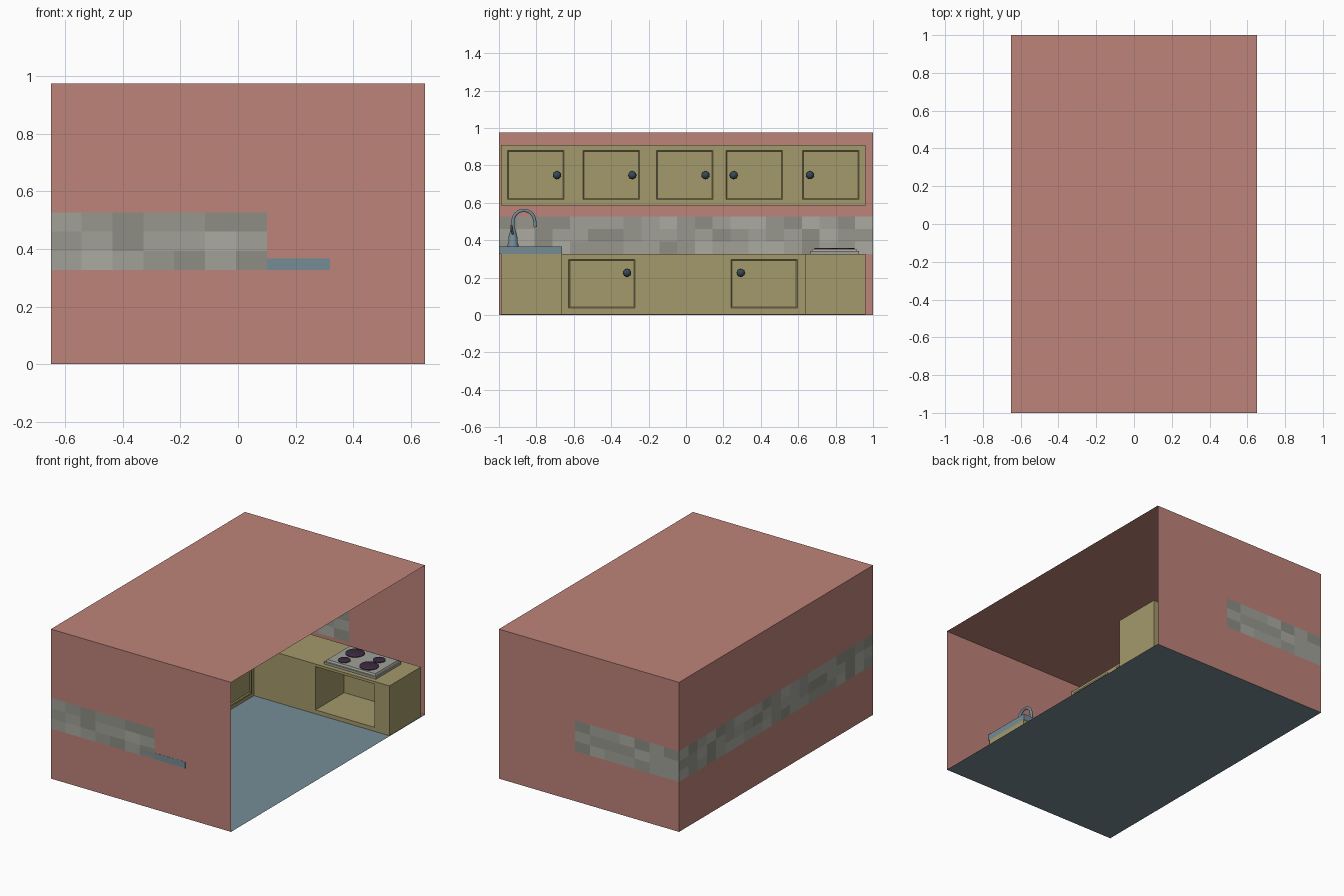
import bpy, bmesh, math, random
from mathutils import Vector, Matrix

if "Cube" in bpy.data.objects:
    bpy.data.objects.remove(bpy.data.objects["Cube"])

random.seed(4)


def material(name, r, g, b):
    m = bpy.data.materials.new(name)
    m.diffuse_color = [(c / 255) ** 2.2 for c in (r, g, b)] + [1]
    m.use_nodes = True
    m.node_tree.nodes["Principled BSDF"].inputs["Base Color"].default_value = m.diffuse_color
    return m


PINK = material("wall_pink", 188, 130, 120)
BLUE = material("floor_blue", 116, 139, 149)
WOOD = material("cabinet_olive", 162, 152, 106)
STEEL = material("sink_steel", 116, 139, 149)
DARK = material("knob_dark", 58, 74, 86)
METAL = material("hob_metal", 160, 160, 152)
BURN = material("burner_dark", 62, 46, 66)
TILES = [material("tile_%d" % i, v, v, v - 9) for i, v in enumerate((140, 150, 160, 169))]


def finish(bm, name, *mats):
    me = bpy.data.meshes.new(name)
    bm.normal_update()
    bm.to_mesh(me)
    bm.free()
    ob = bpy.data.objects.new(name, me)
    bpy.context.collection.objects.link(ob)
    for m in mats:
        me.materials.append(m)
    return ob


def cube_bm(lo, hi):
    bm = bmesh.new()
    bmesh.ops.create_cube(bm, size=1)
    lo, hi = Vector(lo), Vector(hi)
    for v in bm.verts:
        v.co = Vector([(lo[i] + hi[i]) / 2 + v.co[i] * (hi[i] - lo[i]) for i in range(3)])
    bm.normal_update()
    return bm


def face_along(bm, d):
    return max(bm.faces, key=lambda f: f.normal.dot(Vector(d)))


def box(name, lo, hi, mat):
    return finish(cube_bm(lo, hi), name, mat)


def smooth(ob):
    bpy.ops.object.select_all(action='DESELECT')
    bpy.context.view_layer.objects.active = ob
    ob.select_set(True)
    bpy.ops.object.shade_smooth_by_angle(angle=math.radians(40))


def lathe(name, profile, origin, mat, axis='Z', n=20):
    """Spin (radius, height) points round z, optionally turned to point along x."""
    bm = bmesh.new()
    vs = [bm.verts.new((r, 0, h)) for r, h in profile]
    es = [bm.edges.new(p) for p in zip(vs, vs[1:])]
    bmesh.ops.spin(bm, geom=vs + es, axis=(0, 0, 1), cent=(0, 0, 0),
                   angle=2 * math.pi, steps=n)
    bmesh.ops.remove_doubles(bm, verts=bm.verts, dist=1e-5)
    bmesh.ops.recalc_face_normals(bm, faces=bm.faces)
    if axis == 'X':
        bm.transform(Matrix.Rotation(math.pi / 2, 4, 'Y'))
    bm.transform(Matrix.Translation(origin))
    ob = finish(bm, name, mat)
    smooth(ob)
    return ob


def cut(ob, lo, hi):
    c = box("cutter", lo, hi, WOOD)
    c.hide_render = True
    m = ob.modifiers.new("cut", 'BOOLEAN')
    m.operation, m.object, m.solver = 'DIFFERENCE', c, 'EXACT'
    bpy.context.view_layer.objects.active = ob
    bpy.ops.object.modifier_apply(modifier=m.name)
    bpy.data.objects.remove(c)


# Room shell: thin sheets, open towards +x, blue floor
bm = cube_bm((-0.65, -1, 0), (0.65, 1, 0.975))
bmesh.ops.delete(bm, geom=[face_along(bm, (1, 0, 0))], context='FACES_ONLY')
face_along(bm, (0, 0, -1)).material_index = 1
finish(bm, "room_shell", PINK, BLUE)


# Tiled splashback strips, visible on both sides of each wall
def tile_strip(name, start, end, cols, normal):
    bm = bmesh.new()
    start, end, off = Vector(start), Vector(end), Vector(normal) * 0.001
    shades = [[random.randrange(4) for _ in range(3)] for _ in range(cols)]
    for side in (1, -1):
        pt = lambda i, j: bm.verts.new(start.lerp(end, i / cols) + off * side
                                       + Vector((0, 0, 0.327 + j * 0.0667)))
        for i in range(cols):
            for j in range(3):
                f = bm.faces.new([pt(i, j), pt(i + 1, j), pt(i + 1, j + 1), pt(i, j + 1)])
                f.material_index = shades[i][j]
                f.normal_update()
                if f.normal.dot(off * side) < 0:
                    f.normal_flip()
    bmesh.ops.remove_doubles(bm, verts=bm.verts, dist=1e-4)
    finish(bm, name, *TILES)


tile_strip("back_tiles", (-0.65, -1, 0), (-0.65, 1, 0), 21, (1, 0, 0))
for nm, y in (("left_tiles", -1), ("right_tiles", 1)):
    tile_strip(nm, (-0.65, y, 0), (0.1, y, 0), 7, (0, 1, 0))

# U-shaped base cabinet with an oven opening and a hole for the basin
bm = bmesh.new()
outline = [(-0.648, -0.99), (0.32, -0.99), (0.32, -0.665), (-0.33, -0.665),
           (-0.33, 0.635), (0.648, 0.635), (0.648, 0.96), (-0.648, 0.96)]
f = bm.faces.new([bm.verts.new((x, y, 0.002)) for x, y in outline])
ext = bmesh.ops.extrude_face_region(bm, geom=[f])
bmesh.ops.translate(bm, vec=(0, 0, 0.325), verts=[v for v in ext['geom']
                                                  if isinstance(v, bmesh.types.BMVert)])
bmesh.ops.recalc_face_normals(bm, faces=bm.faces)
base = finish(bm, "base_cabinet", WOOD)
cut(base, (0.115, 0.6, 0.028), (0.54, 0.93, 0.31))
cut(base, (-0.14, -0.885, 0.17), (0.285, -0.69, 0.4))

# Wall cabinet
box("wall_cabinet", (-0.648, -0.99, 0.587), (-0.335, 0.96, 0.91), WOOD)


# Panelled doors and round knobs
def door(name, y0, y1, z0, z1, x, knob_y, knob_z):
    bm = cube_bm((x - 0.005, y0, z0), (x + 0.008, y1, z1))
    f = face_along(bm, (1, 0, 0))
    bmesh.ops.inset_region(bm, faces=[f], thickness=0.014)
    bmesh.ops.inset_region(bm, faces=[f], thickness=0.008, depth=-0.006)
    finish(bm, name, WOOD)
    prof = [(0, 0), (0.009, 0), (0.009, 0.012)]
    prof += [(0.022 * math.sin(a), 0.03 - 0.022 * math.cos(a))
             for a in [math.radians(30 + 15 * i) for i in range(11)]]
    lathe(name + "_knob", prof[:-1] + [(0, 0.052)], (x, knob_y, knob_z), DARK, 'X', 16)


for i, (y0, k) in enumerate(((-0.965, -0.69), (-0.56, -0.287), (-0.168, 0.104),
                             (0.204, 0.255), (0.612, 0.663))):
    door("upper_door_%d" % i, y0, y0 + 0.322, 0.608, 0.89, -0.335, k, 0.748)
for i, (y0, k) in enumerate(((-0.637, -0.315), (0.23, 0.293))):
    door("lower_door_%d" % i, y0, y0 + 0.375, 0.028, 0.308, -0.33, k, 0.226)

# Sink: raised rim with a deep basin
bm = cube_bm((-0.175, -1.001, 0.327), (0.32, -0.663, 0.368))
bmesh.ops.delete(bm, geom=[face_along(bm, (0, 0, -1))], context='FACES_ONLY')
f = face_along(bm, (0, 0, 1))
bmesh.ops.inset_region(bm, faces=[f], thickness=0.04)
for v in f.verts:
    v.co.y = -0.88 if v.co.y < -0.83 else -0.695
bmesh.ops.inset_region(bm, faces=[f], thickness=0.004)
bmesh.ops.translate(bm, vec=(0, 0, -0.19), verts=f.verts)
finish(bm, "sink", STEEL)
lathe("drain", [(0, 0.003), (0.02, 0.003), (0.024, 0)], (0.07, -0.79, 0.178), DARK)

# Faucet: flared body, arched spout and side lever
FX, FY = 0.14, -0.925
lathe("faucet_body", [(0.03, 0), (0.03, 0.008), (0.025, 0.02), (0.024, 0.05),
                      (0.013, 0.09), (0.01, 0.1), (0, 0.1)], (FX, FY, 0.367), STEEL)


def tube(name, pts, r):
    cu = bpy.data.curves.new(name, 'CURVE')
    cu.dimensions, cu.bevel_depth, cu.bevel_resolution, cu.use_fill_caps = '3D', r, 3, True
    sp = cu.splines.new('POLY')
    sp.points.add(len(pts) - 1)
    for p, co in zip(sp.points, pts):
        p.co = (*co, 1)
    cu.materials.append(STEEL)
    ob = bpy.data.objects.new(name, cu)
    bpy.context.collection.objects.link(ob)
    bpy.ops.object.select_all(action='DESELECT')
    bpy.context.view_layer.objects.active = ob
    ob.select_set(True)
    bpy.ops.object.convert(target='MESH')
    smooth(bpy.context.object)


arc = [(FX, FY + 0.058 - 0.058 * math.cos(t), 0.502 + 0.058 * math.sin(t))
       for t in [math.pi * i / 16 for i in range(17)]]
tube("faucet_spout", [(FX, FY, 0.44)] + arc + [(FX, FY + 0.12, 0.47)], 0.009)
tube("faucet_lever", [(FX + 0.01, FY, 0.43), (FX + 0.035, FY - 0.005, 0.45),
                      (FX + 0.05, FY - 0.008, 0.48)], 0.006)

# Hob: stepped plate with four burners
bm = cube_bm((0.155, 0.665, 0.326), (0.53, 0.925, 0.342))
f = face_along(bm, (0, 0, 1))
bmesh.ops.inset_region(bm, faces=[f], thickness=0.012)
bmesh.ops.inset_region(bm, faces=[f], thickness=0.008, depth=0.012)
finish(bm, "hob_plate", METAL)
for i, (x, y, r) in enumerate(((0.254, 0.844, 0.058), (0.257, 0.728, 0.038),
                               (0.425, 0.848, 0.038), (0.425, 0.745, 0.058))):
    lathe("burner_%d" % i, [(r, 0), (r, 0.006), (r - 0.003, 0.008), (0, 0.008)],
          (x, y, 0.352), BURN, n=24)
